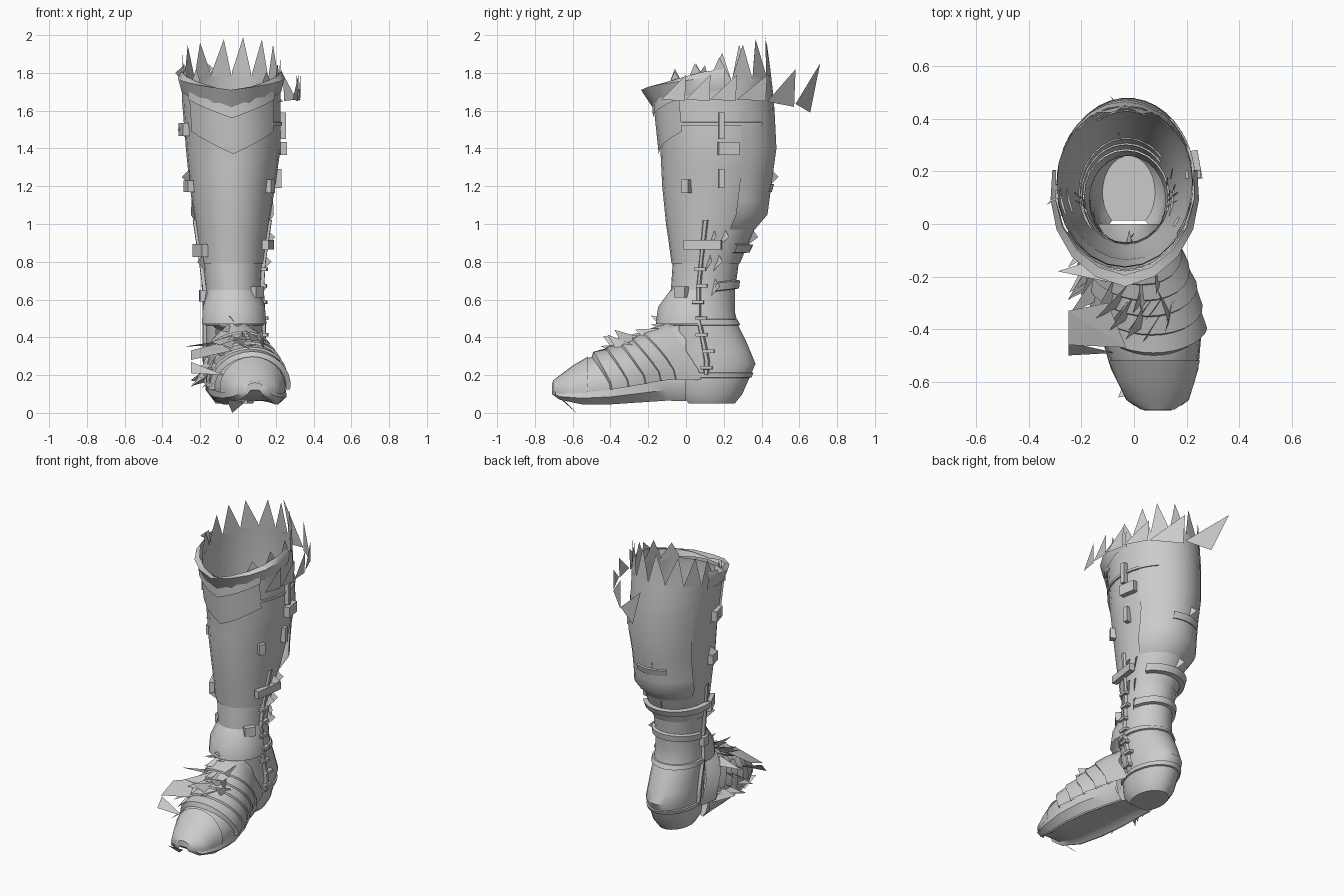
import bpy, math, random
from math import radians, sin, cos
from mathutils import Vector

random.seed(4)
if "Cube" in bpy.data.objects:
    bpy.data.objects.remove(bpy.data.objects["Cube"])

leather = bpy.data.materials.new("grey leather")
leather.use_nodes = True
leather.diffuse_color = (0.6, 0.6, 0.6, 1)
leather.node_tree.nodes["Principled BSDF"].inputs["Base Color"].default_value = (0.6, 0.6, 0.6, 1)

# Leg outline: height, x min, x max, y min, y max
LEG = [(0.05, -0.12, 0.08, -0.02, 0.26), (0.1, -0.15, 0.11, -0.06, 0.3),
       (0.26, -0.17, 0.13, -0.08, 0.37), (0.38, -0.17, 0.13, -0.08, 0.32),
       (0.5, -0.17, 0.13, -0.08, 0.26), (0.65, -0.17, 0.12, -0.08, 0.26),
       (0.8, -0.19, 0.13, -0.07, 0.28), (1.0, -0.22, 0.16, -0.1, 0.37),
       (1.2, -0.25, 0.19, -0.12, 0.44), (1.4, -0.27, 0.22, -0.13, 0.47),
       (1.65, -0.29, 0.22, -0.16, 0.46), (2.0, -0.29, 0.22, -0.12, 0.42)]
# Foot outline: y, centre x, half width, bottom, top
FOOT = [(-0.71, 0.09, 0.05, 0.1, 0.16), (-0.67, 0.09, 0.11, 0.07, 0.19),
        (-0.55, 0.08, 0.16, 0.045, 0.28), (-0.4, 0.065, 0.19, 0.045, 0.33),
        (-0.25, 0.035, 0.19, 0.055, 0.395), (-0.1, 0.0, 0.165, 0.065, 0.475),
        (0.05, -0.02, 0.145, 0.06, 0.48)]


def sample(table, t):
    """Values of an outline table at t, blended between its rows."""
    for a, b in zip(table, table[1:]):
        if t <= b[0]:
            k = max(0, (t - a[0]) / (b[0] - a[0]))
            return [u + (v - u) * k for u, v in zip(a, b)][1:]
    return table[-1][1:]


def leg(angle, z, out=0.0):
    x0, x1, y0, y1 = sample(LEG, z)
    a = radians(angle)
    return Vector(((x0 + x1) / 2 + ((x1 - x0) / 2 + out) * cos(a),
                   (y0 + y1) / 2 + ((y1 - y0) / 2 + out) * sin(a), z))


def foot(angle, y, out=0.0):
    """Point on the foot; the middle of the underside is recessed."""
    cx, w, low, top = sample(FOOT, y)
    mid = low + 0.35 * (top - low)
    s = sin(radians(angle))
    z = mid + (top - mid + out) * s if s > 0 else mid + (mid - low) * max(-1, 1.6 * s)
    if s < -0.8:
        z += 0.02
    return Vector((cx + (w + out) * cos(radians(angle)), y, z))


def mesh(name, points, faces, smooth=True):
    me = bpy.data.meshes.new(name)
    me.from_pydata(points, [], faces)
    me.materials.append(leather)
    ob = bpy.data.objects.new(name, me)
    bpy.context.collection.objects.link(ob)
    if smooth:
        bpy.ops.object.select_all(action='DESELECT')
        ob.select_set(True)
        bpy.context.view_layer.objects.active = ob
        bpy.ops.object.shade_smooth_by_angle(angle=radians(40))
    return ob


def loft(name, rows, closed=False, cap=False, flip=False):
    n = len(rows[0])
    faces = []
    for r in range(len(rows) - 1):
        for i in range(n if closed else n - 1):
            j = (i + 1) % n
            f = [r * n + i, r * n + j, r * n + n + j, r * n + n + i]
            faces.append(f[::-1] if flip else f)
    if cap:
        faces.append(list(range(n)) if flip else list(range(n))[::-1])
    return mesh(name, [p for row in rows for p in row], faces)


def spread(a, b, n):
    return [a + (b - a) * i / (n - 1) for i in range(n)]


def strap(name, z, height, a0, a1, out=0.02, tilt=0.0):
    """Padded band lying on the leg."""
    angles = spread(a0, a1, 20)
    rows = [[leg(a, z + dz * height / 2 + tilt * sin(radians(a)), o) for a in angles]
            for dz, o in ((-1, 0), (-0.8, out), (0.8, out), (1, 0))]
    loft(name, rows)


def buckle(name, angle, z, wide, high, out=0.03):
    """Thick plate with bevelled edges, standing on the leg."""
    p = leg(angle, z, out / 2)
    bpy.ops.mesh.primitive_cube_add(size=1, location=p, rotation=(0, 0, radians(angle)))
    ob = bpy.context.object
    ob.name = name
    ob.scale = (out, wide, high)
    ob.data.materials.append(leather)
    bev = ob.modifiers.new("bevel", 'BEVEL')
    bev.width = 0.008


ring = spread(0, 345, 24)
# Heel open towards the foot, ankle, then the calf shell that dips at the front rim
loft("heel", [[leg(a, z) for a in spread(-50, 230, 20)] for z in
     (0.05, 0.1, 0.18, 0.26, 0.32, 0.38, 0.44, 0.48)], False, True)
loft("ankle", [[leg(a, z) for a in ring] for z in (0.47, 0.53, 0.58, 0.65, 0.73, 0.8)], True)
loft("calf_shell", [[leg(a, z + (0.05 * sin(radians(a)) if z > 1.7 else 0), 0.006) for a in ring]
     for z in (0.79, 0.9, 1, 1.1, 1.2, 1.3, 1.4, 1.52, 1.65, 1.74)], True)
loft("calf_back_panel", [[leg(a, z, o) for a in spread(25, 155, 14)] for z, o in
     ((0.97, 0.008), (1.05, 0.045), (1.12, 0.03), (1.25, 0.012), (1.4, 0.01), (1.6, 0.008))])

# Torn rim: broad triangular teeth, taller at the back and missing at the front
teeth, faces = [], []
for a in spread(-42, 222, 12):
    s = sin(radians(a))
    base = 1.73 + 0.05 * s
    top = 1.89 + 0.105 * s + random.uniform(-0.02, 0.01)
    teeth += [leg(a - 12, base, 0.006), leg(a + 12, base, 0.006), leg(a + 11, base + 0.03, 0.006),
              leg(a + random.uniform(-4, 4), top, 0.006), leg(a - 11, base + 0.03, 0.006)]
    faces.append([len(teeth) - 5 + k for k in range(5)])
mesh("torn_rim", teeth, faces, False)

# Turned-out front collar with a pointed front, and the panels under it
arc = spread(170, 370, 11)
drop = [max(0, 1 - abs(a - 270) / 90) for a in arc]
loft("front_collar", [[leg(a, base - fall * d, o + f * d) for a, d in zip(arc, drop)]
     for base, fall, o, f in ((1.71, 0.1, 0.012, 0.005), (1.78, 0.07, 0.025, 0.06),
                             (1.82, 0.12, 0.01, 0.03))])
front = spread(215, 325, 9)
for name, z, rise, top, out in (("shin_panel", 1.37, 0.12, 1.66, 0.016),
                                ("collar_lining", 1.56, 0.1, 1.7, 0.026)):
    loft(name, [[leg(a, z + rise * abs(a - 270) / 55, out) for a in front],
                [leg(a, top, out) for a in front]])

# Loose fringe of leaning triangles hanging off one side
path = [(0.29, -0.13), (0.32, 0.0), (0.33, 0.13), (0.31, 0.27), (0.24, 0.43),
        (0.08, 0.58), (-0.16, 0.71)]
points, faces = [], []
for i, (p, q) in enumerate(zip(path, path[1:])):
    back = 0.03 * max(0, i - 3)
    k = 0.95 if i < 5 else 0.6
    points += [(*p, 1.66 - back * 0.4), (p[0] + (q[0] - p[0]) * k, p[1] + (q[1] - p[1]) * k,
               1.65 - back), (*q, 1.79 + back)]
    faces.append([3 * i, 3 * i + 1, 3 * i + 2])
mesh("loose_fringe", points, faces, False)

# Foot, welt along both edges and overlapping instep wraps
lengths = (-0.71, -0.69, -0.67, -0.61, -0.55, -0.47, -0.4, -0.32, -0.25, -0.17, -0.1, 0.0)
loft("foot", [[foot(a, y) for a in ring] for y in lengths], True, True, True)
for name, angles in (("outer_welt", (-42, -22, -8)), ("inner_welt", (188, 202, 222))):
    loft(name, [[foot(a, y, o) for a, o in zip(angles, (0.01, 0.018, 0.0))]
                for y in lengths[1:]], flip=True)
loft("toe_cap", [[foot(a, y, 0.008) for a in spread(-10, 190, 15)]
     for y in (-0.705, -0.67, -0.6, -0.52)], flip=True)
for i, y in enumerate((-0.46, -0.37, -0.28, -0.2, -0.12)):
    arc = spread(-8, 188, 17)
    lift = [max(0, sin(radians(a))) for a in arc]
    loft("instep_wrap_%d" % (i + 1),
         [[foot(a, y + dy + 0.1 - (0.1 + 0.02 * i) * s, o) for a, s in zip(arc, lift)]
          for dy, o in ((-0.04, 0.0), (-0.03, 0.025), (0.03, 0.016), (0.1, 0.003))], flip=True)

# Ankle guard at the front, and straps
loft("ankle_guard", [[leg(a, z, o + f * max(0, -sin(radians(a)))) for a in spread(190, 350, 11)]
     for z, o, f in ((0.47, 0.01, 0.07), (0.56, 0.008, 0.06), (0.65, 0.003, 0.0))])
strap("ankle_strap", 0.48, 0.035, -70, 250, 0.012)
strap("heel_strap", 0.2, 0.03, -50, 230, 0.01)
strap("lower_calf_strap", 0.66, 0.05, 20, 175, 0.02, 0.02)
strap("upper_calf_strap", 0.87, 0.05, 40, 200, 0.035)
strap("calf_seam_strap", 1.19, 0.05, 70, 120, 0.025)
strap("knee_strap", 1.53, 0.02, -40, 50, 0.014)

# Side lacing with cross ties
for name, a in (("outer", -8), ("inner", 188)):
    loft(name + "_seam", [[leg(a + d, z, o) for d, o in ((-4, 0), (-2, 0.018), (2, 0.018), (4, 0))]
         for z in spread(0.2, 1.02, 12)])
for i, z in enumerate(spread(0.24, 0.76, 7)):
    buckle("lace_tie_%d" % (i + 1), -8 + (i % 2) * 5, z, 0.06, 0.018)
for i, (a, z, w, h) in enumerate(((-8, 0.89, 0.2, 0.05), (-38, 0.64, 0.07, 0.06),
                                 (10, 1.4, 0.11, 0.07), (-32, 1.2, 0.04, 0.07),
                                 (5, 1.52, 0.03, 0.14), (5, 1.24, 0.03, 0.1),
                                 (195, 1.2, 0.09, 0.06), (205, 0.86, 0.12, 0.07),
                                 (195, 1.5, 0.1, 0.07), (185, 0.62, 0.06, 0.06))):
    buckle("buckle_%d" % (i + 1), a, z, w, h, 0.035)

# Torn scraps standing off the instep, straps and rim
points = []
for i in range(46):
    if i < 32:
        a, y = random.uniform(60, 185), random.uniform(-0.42, -0.1)
        p, tip = foot(a, y), foot(a + 14, y - 0.05, random.uniform(0.04, 0.11))
        q = foot(a + random.uniform(-22, 22), y + 0.08, 0.015)
    else:
        a = random.choice((0, 15, 95, 185, 200))
        z = random.choice((0.62, 0.75, 0.88, 1.2, 1.45, 1.75))
        p, q, tip = leg(a, z), leg(a + 5, z + 0.09), leg(a + 8, z + 0.05, 0.05)
    points += [p, q, tip]
# Large flaps by the ball of the foot and a drooping toe scrap
points += [Vector(c) for c in ((-0.25, -0.33, 0.33), (-0.03, -0.47, 0.33), (-0.1, -0.3, 0.37),
           (-0.25, -0.33, 0.33), (-0.25, -0.46, 0.28), (-0.03, -0.47, 0.33),
           (-0.25, -0.5, 0.21), (-0.25, -0.45, 0.27), (-0.07, -0.49, 0.2),
           (-0.29, -0.18, 0.35), (-0.1, -0.12, 0.36), (-0.1, -0.22, 0.38),
           (-0.06, -0.66, 0.07), (0.04, -0.64, 0.06), (-0.03, -0.58, 0.0))]
mesh("torn_scraps", points, [[k, k + 1, k + 2] for k in range(0, len(points), 3)], False)
